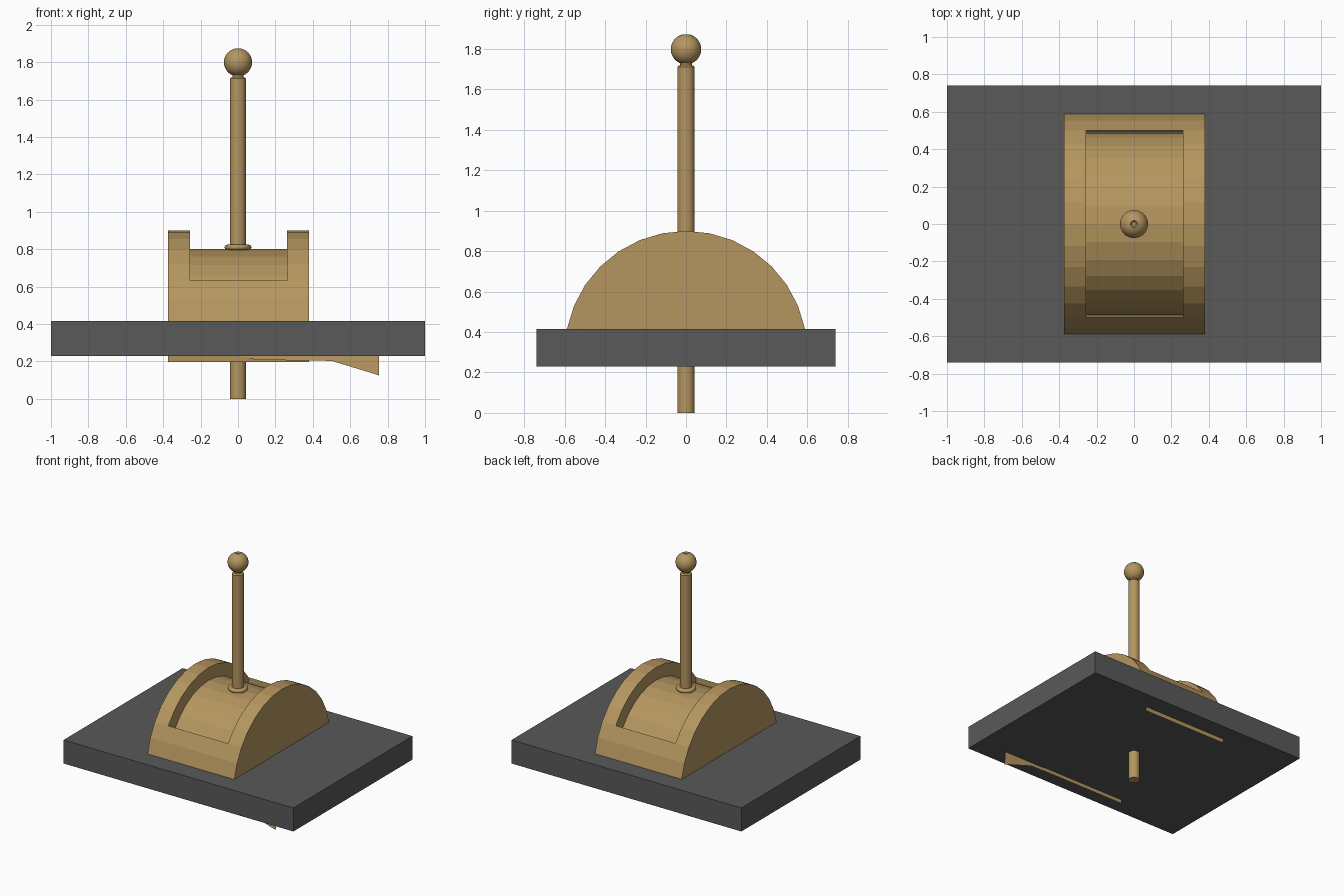
import bpy, bmesh, math

if "Cube" in bpy.data.objects:
    bpy.data.objects.remove(bpy.data.objects["Cube"])


def material(name, rgb):
    m = bpy.data.materials.new(name)
    m.diffuse_color = (*rgb, 1)
    m.use_nodes = True
    m.node_tree.nodes["Principled BSDF"].inputs["Base Color"].default_value = m.diffuse_color
    return m


BRASS = material("brass", (0.46, 0.305, 0.115))
GREY = material("dark_grey", (0.1, 0.1, 0.1))


def make(name, faces, mat, closed=True):
    """Build a mesh object from lists of face corner points."""
    bm = bmesh.new()
    for pts in faces:
        bm.faces.new([bm.verts.new(p) for p in pts])
    bmesh.ops.remove_doubles(bm, verts=bm.verts, dist=1e-5)
    if closed:
        bmesh.ops.recalc_face_normals(bm, faces=bm.faces)
    me = bpy.data.meshes.new(name)
    bm.to_mesh(me)
    bm.free()
    me.materials.append(mat)
    ob = bpy.data.objects.new(name, me)
    bpy.context.collection.objects.link(ob)
    return ob


def revolve(name, profile, mat, segs=32):
    """Turn an (r, z) profile around the z axis."""
    def at(p, i):
        a = 2 * math.pi * i / segs
        return (p[0] * math.cos(a), p[0] * math.sin(a), p[1])
    faces = []
    for p, q in zip(profile, profile[1:]):
        for i in range(segs):
            f = [at(p, i), at(p, i + 1), at(q, i + 1), at(q, i)]
            if p[0] == 0:
                f = [f[0], f[2], f[3]]
            elif q[0] == 0:
                f = f[:3]
            faces.append(f)
    ob = make(name, faces, mat)
    bpy.ops.object.select_all(action='DESELECT')
    ob.select_set(True)
    bpy.context.view_layer.objects.active = ob
    bpy.ops.object.shade_smooth_by_angle(angle=math.radians(35))
    return ob


# Base plate
bpy.ops.mesh.primitive_cube_add(size=1, location=(0, 0, 0.3225))
plate = bpy.context.object
plate.name = "base_plate"
plate.scale = (2, 1.48, 0.185)
plate.data.materials.append(GREY)

# Half drum housing with a sunken slot along its crown
CZ, STEP = 0.3, math.radians(11.25)
XS = [-0.375, -0.257, 0.262, 0.38]


def arc(r, k):
    return (r * math.sin(k * STEP), CZ + r * math.cos(k * STEP))


def outer(k):
    return arc(0.6, k) if abs(k) < 9 else (math.copysign(0.592, k), 0.198)


def floor(k):
    return arc(0.5, k)


def rim(k):
    return outer(max(-5, min(5, k)))


def strip(p, q, x0, x1):
    return [(x0, *p), (x1, *p), (x1, *q), (x0, *q)]


faces = []
for k in range(-9, 9):
    for i in range(3):
        if i != 1 or k >= 5 or k < -5:
            faces.append(strip(outer(k), outer(k + 1), XS[i], XS[i + 1]))
for k in range(-7, 7):
    faces.append(strip(floor(k), floor(k + 1), XS[1], XS[2]))
    for x in XS[1:3]:  # slot side walls
        f = [(x, *floor(k)), (x, *floor(k + 1)), (x, *rim(k + 1))]
        if rim(k) != rim(k + 1):
            f.append((x, *rim(k)))
        faces.append(f)
for s in (-1, 1):  # slot end walls
    faces.append(strip(outer(5 * s), floor(7 * s), XS[1], XS[2]))
for x in (XS[0], XS[3]):  # side caps
    faces.append([(x, *outer(k)) for k in range(-8, 9)])
make("drum_housing", faces, BRASS)

# Loose skirt hanging under the front edge, slightly tilted
outline = [(0, 0.29), (0, 0.229), (0.1, 0.208), (0.5, 0.203),
           (0.755, 0.125), (0.755, 0.29)]
make("front_skirt", [[(x, -0.595 - (0.29 - z) * 0.09, z) for x, z in outline]], BRASS)

# Small tab poking out of the side cap
make("side_tab", [[(0.381, -0.53, 0.41), (0.381, -0.503, 0.41),
                   (0.383, -0.505, 0.455)]], BRASS, False)

# Lever rod with a bevelled top and narrow neck
revolve("lever_rod", [(0, 0), (0.043, 0), (0.043, 1.712), (0.037, 1.718),
                      (0.03, 1.72), (0.03, 1.74)], BRASS)

# Ball knob with a small dimple on top
R, Z = 0.075, 1.799
knob = [(R * math.sin(a), Z - R * math.cos(a))
        for a in (math.radians(20 + 8.1 * i) for i in range(19))]
revolve("ball_knob", knob + [(0.012, 1.862), (0, 1.862)], BRASS)

# Rounded collar where the rod enters the slot
collar = [(0.058 + 0.014 * math.cos(a), 0.81 + 0.014 * math.sin(a))
          for a in (math.radians(-90 + 30 * i) for i in range(7))]
revolve("rod_collar", collar + [(0.043, 0.824)], BRASS)
